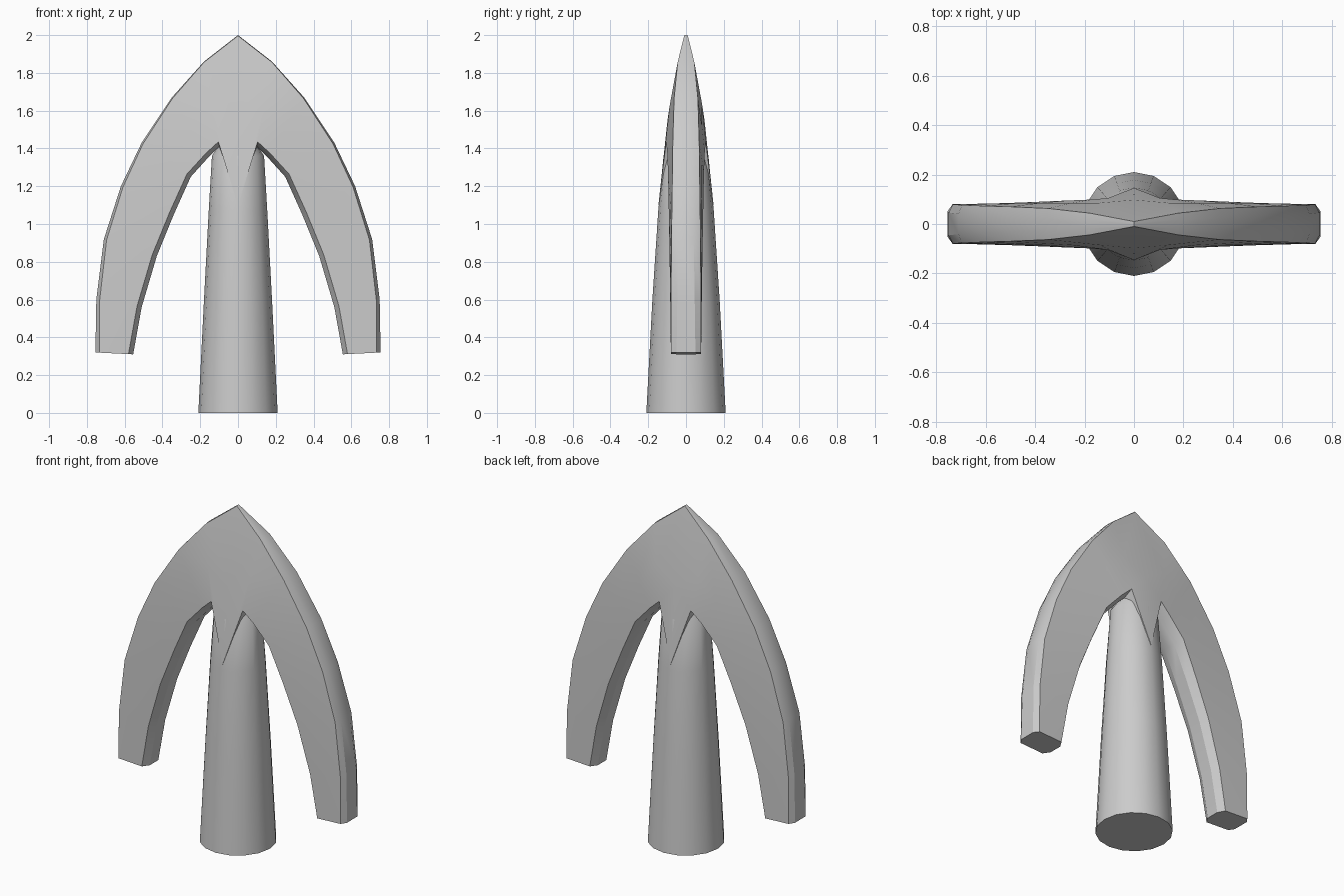
import bpy, bmesh, math

if "Cube" in bpy.data.objects:
    bpy.data.objects.remove(bpy.data.objects["Cube"])


def make_object(name, rings, closed_start, closed_end, mirror=False):
    """Skin a list of equal-length vertex rings into one mesh object."""
    bm = bmesh.new()
    rows = [[bm.verts.new(p) for p in ring] for ring in rings]
    n = len(rings[0])
    for a, b in zip(rows, rows[1:]):
        for i in range(n):
            j = (i + 1) % n
            bm.faces.new((a[i], a[j], b[j], b[i]))
    if closed_start:
        bm.faces.new(rows[0])
    if closed_end:
        bm.faces.new(rows[-1])
    if mirror:
        geom = bm.verts[:] + bm.edges[:] + bm.faces[:]
        bmesh.ops.mirror(bm, geom=geom, axis='X', merge_dist=0.0005)
    bmesh.ops.recalc_face_normals(bm, faces=bm.faces[:])
    mesh = bpy.data.meshes.new(name)
    bm.to_mesh(mesh)
    bm.free()
    obj = bpy.data.objects.new(name, mesh)
    bpy.context.collection.objects.link(obj)
    bpy.ops.object.select_all(action='DESELECT')
    obj.select_set(True)
    bpy.context.view_layer.objects.active = obj
    bpy.ops.object.shade_smooth_by_angle(angle=math.radians(25))
    return obj


# Tapered round shaft, its top hidden inside the blade: (z, x radius, y radius)
SIDES = 16
shaft_rows = [(0, .21, .21), (.6, .18, .178), (1.07, .155, .147),
              (1.36, .138, .119), (1.48, .06, .08)]
shaft = [[(rx * math.cos(2 * math.pi * i / SIDES),
           ry * math.sin(2 * math.pi * i / SIDES), z) for i in range(SIDES)]
         for z, rx, ry in shaft_rows]
make_object("shaft", shaft, True, True)

# Barbed blade, half of it, as cross-sections from the tip to the barb end:
# outer x, outer z, outer flat half-width, outer shoulder half-width,
# inner x, inner z, inner shoulder half-width, middle half-width
stations = [
    (.00, 2.00, .006, .010, .00, 1.10, .146, .098),
    (.18, 1.86, .018, .044, .10, 1.41, .105, .085),
    (.35, 1.67, .025, .063, .155, 1.355, .099, .085),
    (.51, 1.43, .031, .070, .25, 1.25, .095, .085),
    (.62, 1.20, .036, .073, .34, 1.05, .091, .084),
    (.71, 0.92, .041, .077, .43, 0.83, .087, .083),
    (.75, 0.60, .046, .079, .51, 0.56, .083, .082),
    (.755, .32, .050, .080, .555, .31, .080, .080),
]
blade = []
for k, (xo, zo, fo, mo, xi, zi, mi, mid) in enumerate(stations):
    dx, dz = xi - xo, zi - zo
    length = math.hypot(dx, dz)
    dx, dz = dx / length, dz / length
    out_in = .003 * k                       # outer chamfer grows toward the barb
    inn_in = 0 if k == 0 else .025
    half = [
        (xo, fo, zo),
        (xo + dx * out_in, mo, zo + dz * out_in - (.004 if k == 0 else 0)),
        ((xo + xi) / 2, mid, (zo + zi) / 2),
        (xi - dx * inn_in, mi, zi - dz * inn_in),
        (xi, .04, zi),
    ]
    blade.append(half + [(x, -y, z) for x, y, z in reversed(half)])
make_object("barbed_blade", blade, False, True, mirror=True)
